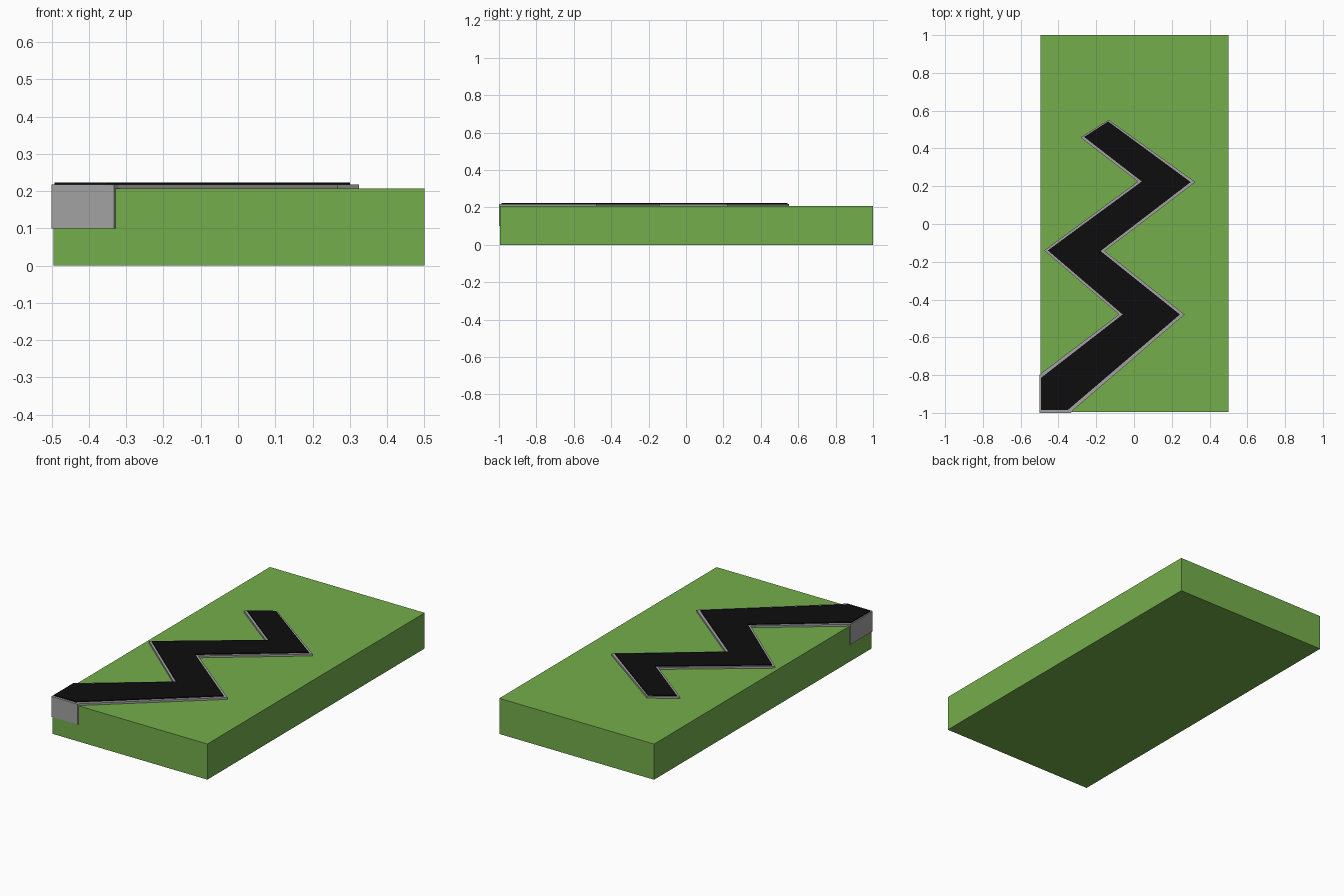
import bpy
import bmesh

if "Cube" in bpy.data.objects:
    bpy.data.objects.remove(bpy.data.objects["Cube"])


def material(name, rgb):
    m = bpy.data.materials.new(name)
    m.diffuse_color = (*rgb, 1.0)
    m.use_nodes = True
    m.node_tree.nodes["Principled BSDF"].inputs["Base Color"].default_value = m.diffuse_color
    return m


def prism(name, outline, z0, z1, mat):
    """Extrude a flat counter-clockwise or clockwise outline from z0 to z1."""
    bm = bmesh.new()
    face = bm.faces.new([bm.verts.new((x, y, z0)) for x, y in outline])
    ext = bmesh.ops.extrude_face_region(bm, geom=[face])
    top = [v for v in ext["geom"] if isinstance(v, bmesh.types.BMVert)]
    bmesh.ops.translate(bm, verts=top, vec=(0, 0, z1 - z0))
    bmesh.ops.recalc_face_normals(bm, faces=bm.faces)
    mesh = bpy.data.meshes.new(name)
    bm.to_mesh(mesh)
    bm.free()
    mesh.materials.append(mat)
    ob = bpy.data.objects.new(name, mesh)
    bpy.context.collection.objects.link(ob)
    return ob


green = material("grass green", (0.175, 0.42, 0.07))
grey = material("kerb grey", (0.36, 0.36, 0.36))
black = material("asphalt black", (0.004, 0.004, 0.004))

# Grass slab
prism("grass_slab", [(-0.495, -0.995), (0.5, -0.995), (0.5, 1.0), (-0.495, 1.0)],
      0.0, 0.207, green)

# Grey kerb bed, sunk into the slab and showing at the front left corner
prism("kerb_bed", [
    (-0.5, -1.0), (-0.333, -1.0), (-0.322, -0.985), (0.268, -0.479),
    (-0.155, -0.143), (0.325, 0.222), (-0.135, 0.552), (-0.283, 0.458),
    (0.02, 0.225), (-0.475, -0.14), (-0.08, -0.479), (-0.5, -0.797),
], 0.1, 0.218, grey)

# Black zigzag road surface
prism("road_surface", [
    (-0.493, -0.986), (-0.352, -0.986), (0.243, -0.479),
    (-0.177, -0.143), (0.3, 0.222), (-0.137, 0.543), (-0.264, 0.461),
    (0.041, 0.225), (-0.456, -0.14), (-0.06, -0.479), (-0.493, -0.815),
], 0.217, 0.223, black)
